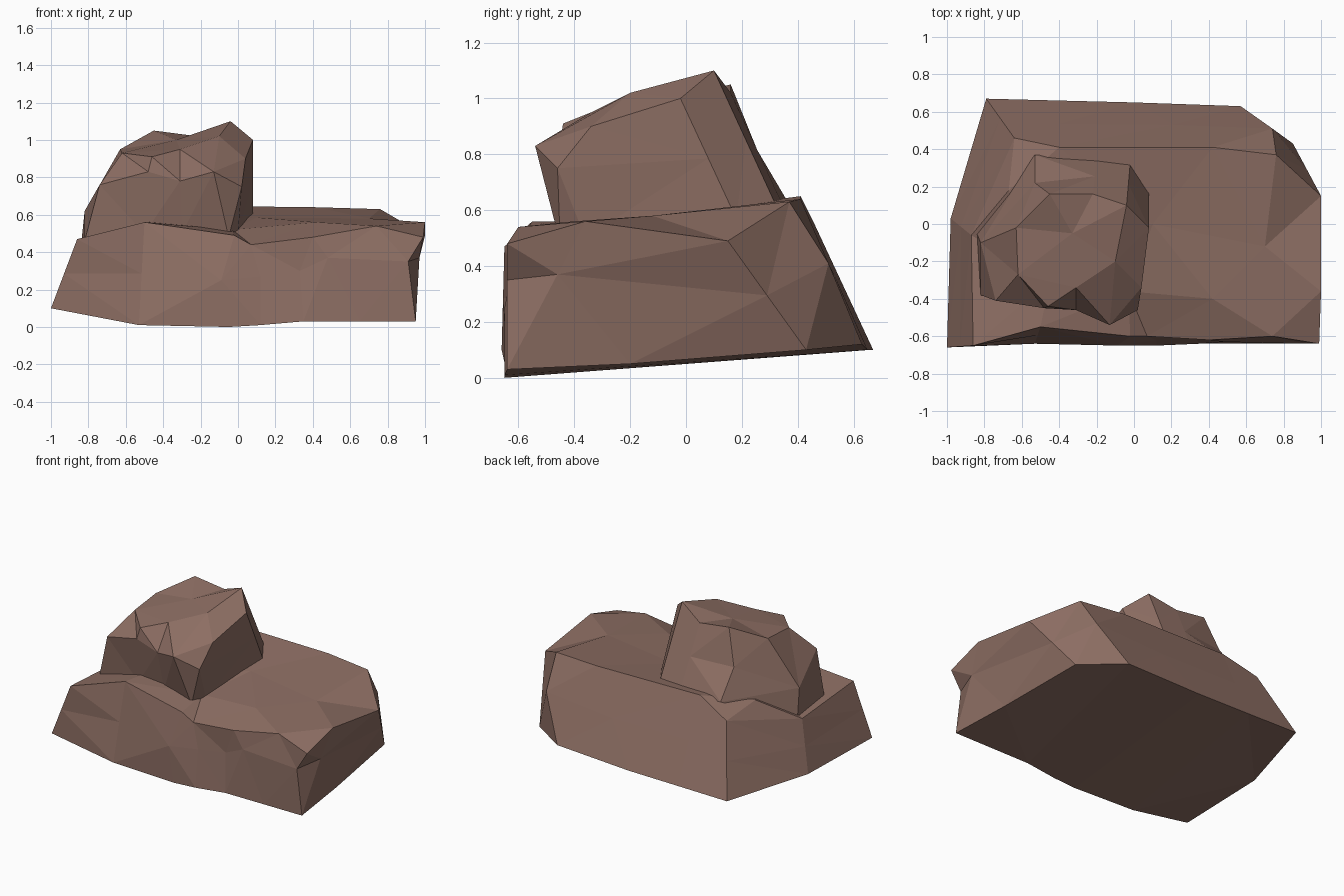
import bpy
import bmesh
from mathutils import Vector
from mathutils.geometry import delaunay_2d_cdt

default_cube = bpy.data.objects.get("Cube")
if default_cube:
    bpy.data.objects.remove(default_cube, do_unlink=True)


def make_material(name, colour):
    material = bpy.data.materials.new(name)
    material.use_nodes = True
    material.diffuse_color = colour
    shader = next(n for n in material.node_tree.nodes if n.type == 'BSDF_PRINCIPLED')
    shader.inputs["Base Color"].default_value = colour
    shader.inputs["Roughness"].default_value = 0.9
    return material


def faceted_rock(name, foot, crown, top_points, chips, material):
    """Loft foot -> waist -> crown, then triangulate the top in plan.

    The waist lies halfway between foot and crown, except where a chip
    moves one of its corners to give the rock a broken face.
    """
    waist = [(Vector(low) + Vector(high)) / 2 for low, high in zip(foot, crown)]
    for corner, place in chips.items():
        waist[corner] = Vector(place)

    bm = bmesh.new()
    rings = [[bm.verts.new(point) for point in ring] for ring in (foot, waist, crown)]
    count = len(foot)
    for lower, upper in zip(rings, rings[1:]):
        for i in range(count):
            j = (i + 1) % count
            bm.faces.new((lower[i], lower[j], upper[j], upper[i]))
    bm.faces.new(list(reversed(rings[0])))

    # Top facets, with the crown as their outline
    top = rings[-1] + [bm.verts.new(point) for point in top_points]
    rim = [(i, (i + 1) % count) for i in range(count)]
    plan = delaunay_2d_cdt([v.co.to_2d() for v in top], rim, [], 1, 0.0001)
    triangles, sources = plan[2], plan[3]
    for triangle in triangles:
        bm.faces.new([top[sources[corner][0]] for corner in triangle])

    bmesh.ops.triangulate(bm, faces=bm.faces[:], quad_method='SHORT_EDGE')
    bmesh.ops.recalc_face_normals(bm, faces=bm.faces[:])

    mesh = bpy.data.meshes.new(name)
    bm.to_mesh(mesh)
    bm.free()
    mesh.materials.append(material)
    rock = bpy.data.objects.new(name, mesh)
    bpy.context.collection.objects.link(rock)
    return rock


stone = make_material("brown stone", (0.266, 0.156, 0.125, 1.0))

# Wide slab: corners run from front left, along the front, then round the back
slab_foot = [
    (-1, -.66, .1), (-.53, -.64, .01), (-.05, -.65, 0), (.12, -.65, .01), (.35, -.64, .03),
    (.65, -.64, .03), (.95, -.64, .03), (.91, -.2, .05), (.85, .43, .1),
    (.57, .63, .12), (0, .65, .1), (-.4, .66, .1), (-.79, .67, .1), (-.98, .03, .1),
]
slab_crown = [
    (-.86, -.65, .47), (-.5, -.55, .56), (-.02, -.6, .49), (.07, -.6, .44), (.4, -.62, .48),
    (.74, -.6, .54), (.99, -.64, .48), (1, -.36, .56), (1, .15, .49),
    (.76, .37, .63), (.42, .41, .64), (-.4, .41, .65), (-.64, .46, .55), (-.87, -.06, .43),
]
slab_top = [
    (.42, -.4, .56), (.7, -.12, .58), (.1, 0, .585), (-.03, -.36, .52),
    (-.45, -.3, .56), (-.67, .18, .6),
]
slab_chips = {
    2: (-.09, -.65, .25), 3: (.12, -.62, .27), 4: (.33, -.61, .3), 5: (.48, -.63, .37),
    6: (.91, -.64, .35), 7: (.97, -.46, .37), 9: (.74, .51, .41),
}
faceted_rock("base_slab", slab_foot, slab_crown, slab_top, slab_chips, stone)

# Leaning boulder, its foot sunk slightly into the slab
boulder_foot = [
    (-.82, -.38, .46), (-.5, -.4, .5), (-.3, -.4, .5), (-.05, -.45, .48), (0, -.36, .5),
    (.08, .18, .57), (-.02, .33, .6), (-.2, .35, .61), (-.53, .37, .62), (-.84, -.05, .43),
]
boulder_crown = [
    (-.62, -.27, .93), (-.46, -.44, .91), (-.31, -.34, .95), (-.1, -.2, 1.02), (.04, -.34, .9),
    (.08, -.02, 1), (-.04, .1, 1.1), (-.22, .16, 1.02), (-.45, .16, 1.05), (-.63, -.02, .95),
]
boulder_chips = {
    0: (-.74, -.41, .76), 1: (-.48, -.45, .83), 2: (-.31, -.46, .78),
    3: (-.13, -.54, .83), 4: (.02, -.46, .75), 8: (-.53, .22, .81), 9: (-.82, -.1, .62),
}
faceted_rock("leaning_boulder", boulder_foot, boulder_crown, [(-.33, -.05, 1)], boulder_chips, stone)
